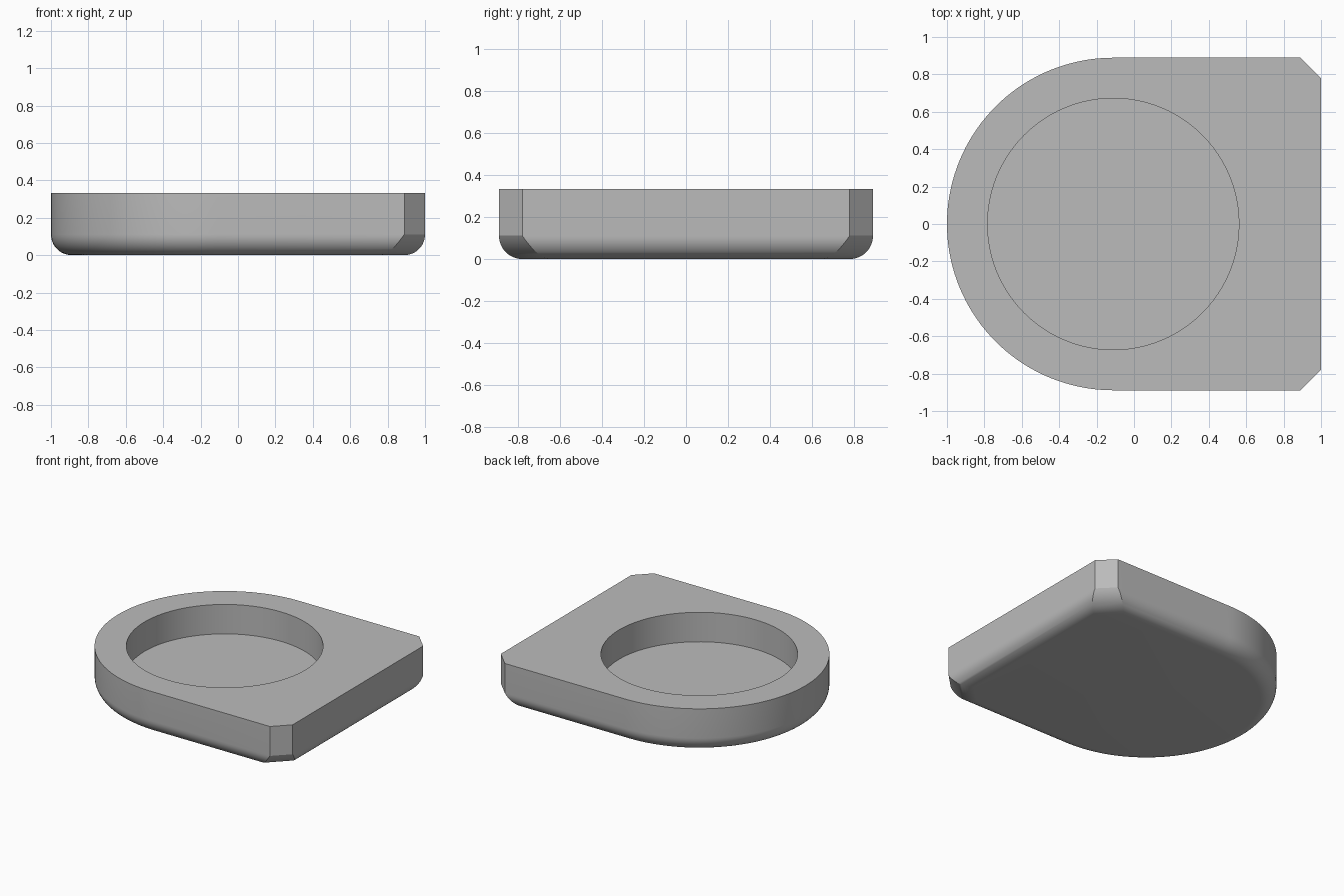
import bpy, bmesh
from math import sin, cos, pi, sqrt, radians

cube = bpy.data.objects.get("Cube")
if cube:
    bpy.data.objects.remove(cube, do_unlink=True)

HEIGHT = 0.333
RADIUS = 0.889        # rounded end and half width
CENTRE = -0.111       # centre of rounded end and pocket
FILLET = 0.111        # bottom rounding of the walls
CORNER = 0.2          # softer rounding under the cut corners
STEPS, SEGS = 12, 72

grey = bpy.data.materials.new("light_grey")
grey.use_nodes = True
colour = (0.5, 0.5, 0.5, 1)
grey.diffuse_color = colour
grey.node_tree.nodes["Principled BSDF"].inputs["Base Color"].default_value = colour


def outline(inset, cut_inset):
    """Round left end, straight sides, square right end with cut corners."""
    r, right = RADIUS - inset, 1 - inset
    reach = 2 * RADIUS - sqrt(2) * cut_inset
    arc = [(CENTRE + r * cos(a), r * sin(a))
           for a in (pi / 2 + pi * i / SEGS for i in range(SEGS + 1))]
    return arc + [(reach - r, -r), (right, right - reach),
                  (right, reach - right), (reach - r, r)]


# Body: outlines stacked from the bottom rounding up to the rim
bm = bmesh.new()
rings = []
span = sqrt(CORNER ** 2 - (CORNER - FILLET) ** 2)
for i in range(STEPS, -1, -1):
    a = pi / 2 * i / STEPS
    z = FILLET * (1 - sin(a))
    cut = span - sqrt(max(0, CORNER ** 2 - (CORNER - z) ** 2))
    pts = outline(FILLET * (1 - cos(a)), cut)
    rings.append([bm.verts.new((x, y, z)) for x, y in pts])
rings.append([bm.verts.new((x, y, HEIGHT)) for x, y in outline(0, 0)])
for low, high in zip(rings, rings[1:]):
    n = len(low)
    for i in range(n):
        j = (i + 1) % n
        bm.faces.new((low[i], low[j], high[j], high[i]))
bm.faces.new(rings[0][::-1])
bm.faces.new(rings[-1])
bmesh.ops.recalc_face_normals(bm, faces=bm.faces)
mesh = bpy.data.meshes.new("tray_body")
bm.to_mesh(mesh)
bm.free()
mesh.materials.append(grey)
body = bpy.data.objects.new("tray_body", mesh)
bpy.context.collection.objects.link(body)

# Round pocket sunk into the top
bpy.ops.mesh.primitive_cylinder_add(vertices=96, radius=0.672, depth=1,
                                    location=(CENTRE, 0, FILLET + 0.5))
cutter = bpy.context.object
cutter.name = "pocket_cutter"
cutter.hide_render = True
cutter.data.materials.append(grey)
pocket = body.modifiers.new("pocket", "BOOLEAN")
pocket.operation = "DIFFERENCE"
pocket.solver = "EXACT"
pocket.object = cutter

bpy.ops.object.select_all(action="DESELECT")
body.select_set(True)
bpy.context.view_layer.objects.active = body
bpy.ops.object.modifier_apply(modifier=pocket.name)
bpy.data.objects.remove(cutter, do_unlink=True)
bpy.ops.object.shade_smooth_by_angle(angle=radians(25))
